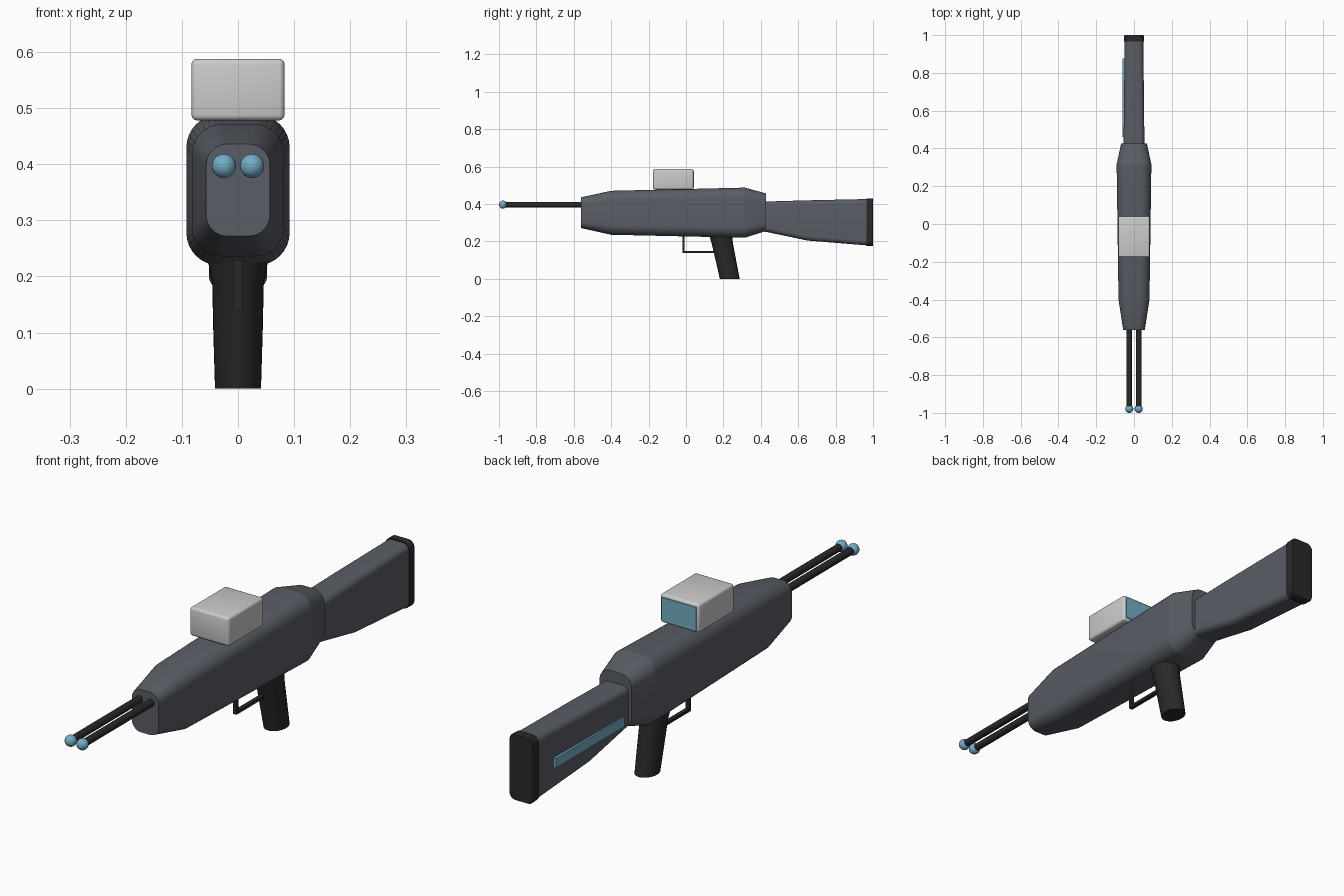
import bpy, bmesh, math
from mathutils import Vector, Matrix

if "Cube" in bpy.data.objects:
    bpy.data.objects.remove(bpy.data.objects["Cube"])


def material(name, rgb):
    m = bpy.data.materials.new(name)
    m.diffuse_color = (*rgb, 1)
    m.use_nodes = True
    m.node_tree.nodes["Principled BSDF"].inputs["Base Color"].default_value = m.diffuse_color
    return m


GUNMETAL = material("gunmetal", (0.10, 0.11, 0.13))
BLACK = material("black", (0.022, 0.022, 0.022))
BLUE = material("blue", (0.17, 0.42, 0.55))


def finish(name, bm, mat=None, angle=25):
    bmesh.ops.recalc_face_normals(bm, faces=bm.faces)
    me = bpy.data.meshes.new(name)
    bm.to_mesh(me)
    bm.free()
    ob = bpy.data.objects.new(name, me)
    bpy.context.collection.objects.link(ob)
    if mat:
        me.materials.append(mat)
    bpy.ops.object.select_all(action='DESELECT')
    ob.select_set(True)
    bpy.context.view_layer.objects.active = ob
    bpy.ops.object.shade_smooth_by_angle(angle=math.radians(angle))
    return ob


def loft(name, rings, mat, angle=25):
    bm = bmesh.new()
    loops = [[bm.verts.new(p) for p in ring] for ring in rings]
    n = len(loops[0])
    for a, b in zip(loops, loops[1:]):
        for i in range(n):
            bm.faces.new((a[i], a[(i + 1) % n], b[(i + 1) % n], b[i]))
    bm.faces.new(loops[0])
    bm.faces.new(loops[-1])
    return finish(name, bm, mat, angle)


def rounded_ring(y, half, z0, z1, r, seg=8):
    """Rounded rectangle in the XZ plane at depth y."""
    pts = []
    for k, (sx, cz) in enumerate([(1, z1 - r), (-1, z1 - r), (-1, z0 + r), (1, z0 + r)]):
        for i in range(seg + 1):
            t = math.pi / 2 * (k + i / seg)
            pts.append((sx * (half - r) + r * math.cos(t), y, cz + r * math.sin(t)))
    return pts


def box(name, lo, hi, mat=None, bevel=0.0, seg=3):
    lo, hi = Vector(lo), Vector(hi)
    bm = bmesh.new()
    bmesh.ops.create_cube(bm, size=1, matrix=Matrix.Translation((lo + hi) / 2) @ Matrix.Diagonal((*(hi - lo), 1)))
    if bevel:
        bmesh.ops.bevel(bm, geom=bm.edges[:], offset=bevel, segments=seg, profile=0.5, affect='EDGES')
    return finish(name, bm, mat, 35)


# Main body: tapered rounded sections (y, half width, bottom, top, corner radius)
loft("body", [rounded_ring(*s) for s in [
    (-0.562, 0.057, 0.272, 0.436, 0.038),
    (-0.40, 0.082, 0.236, 0.471, 0.052),
    (0.315, 0.092, 0.220, 0.488, 0.058),
    (0.427, 0.068, 0.256, 0.457, 0.045)]], GUNMETAL, 12)

# Shoulder stock and butt pad
loft("stock", [rounded_ring(*s) for s in [
    (0.40, 0.055, 0.255, 0.414, 0.025),
    (0.44, 0.055, 0.249, 0.414, 0.025),
    (0.65, 0.053, 0.205, 0.420, 0.025),
    (0.97, 0.049, 0.179, 0.427, 0.025)]], GUNMETAL, 20)
loft("butt_pad", [rounded_ring(*s) for s in [
    (0.966, 0.052, 0.176, 0.430, 0.027),
    (0.995, 0.052, 0.175, 0.431, 0.027),
    (1.0, 0.049, 0.178, 0.428, 0.025)]], BLACK)

# Light strip on the left of the stock
box("stock_strip", (-0.060, 0.46, 0.275), (-0.045, 0.875, 0.312), BLUE)

# Sight housing with rear screen
box("sight_housing", (-0.083, -0.176, 0.478), (0.083, 0.040, 0.588), None, 0.010)
box("sight_screen", (-0.073, 0.02, 0.489), (0.073, 0.043, 0.577), BLUE)

# Pistol grip: slanted oval column (z, centre y, half width, half depth)
loft("grip", [[(a * math.cos(t), cy + b * math.sin(t), z)
               for t in [2 * math.pi * i / 32 for i in range(32)]]
              for z, cy, a, b in [(0.0, 0.234, 0.041, 0.053), (0.10, 0.213, 0.044, 0.055),
                                  (0.19, 0.194, 0.046, 0.057), (0.225, 0.187, 0.053, 0.060),
                                  (0.26, 0.180, 0.053, 0.060)]], BLACK)

# Trigger guard
box("guard_front", (-0.008, -0.020, 0.139), (0.008, -0.009, 0.26), BLACK)
box("guard_bottom", (-0.008, -0.020, 0.139), (0.008, 0.17, 0.150), BLACK)

# Twin barrels with glowing tips
for side, x in (("left", -0.025), ("right", 0.025)):
    bm = bmesh.new()
    bmesh.ops.create_cone(bm, cap_ends=True, segments=24, radius1=0.014, radius2=0.014, depth=0.47,
                          matrix=Matrix.Translation((x, -0.74, 0.397)) @ Matrix.Rotation(math.pi / 2, 4, 'X'))
    finish("barrel_" + side, bm, BLACK)
    bm = bmesh.new()
    bmesh.ops.create_uvsphere(bm, u_segments=24, v_segments=16, radius=0.0215,
                              matrix=Matrix.Translation((x, -0.9785, 0.397)))
    finish("barrel_tip_" + side, bm, BLUE)
